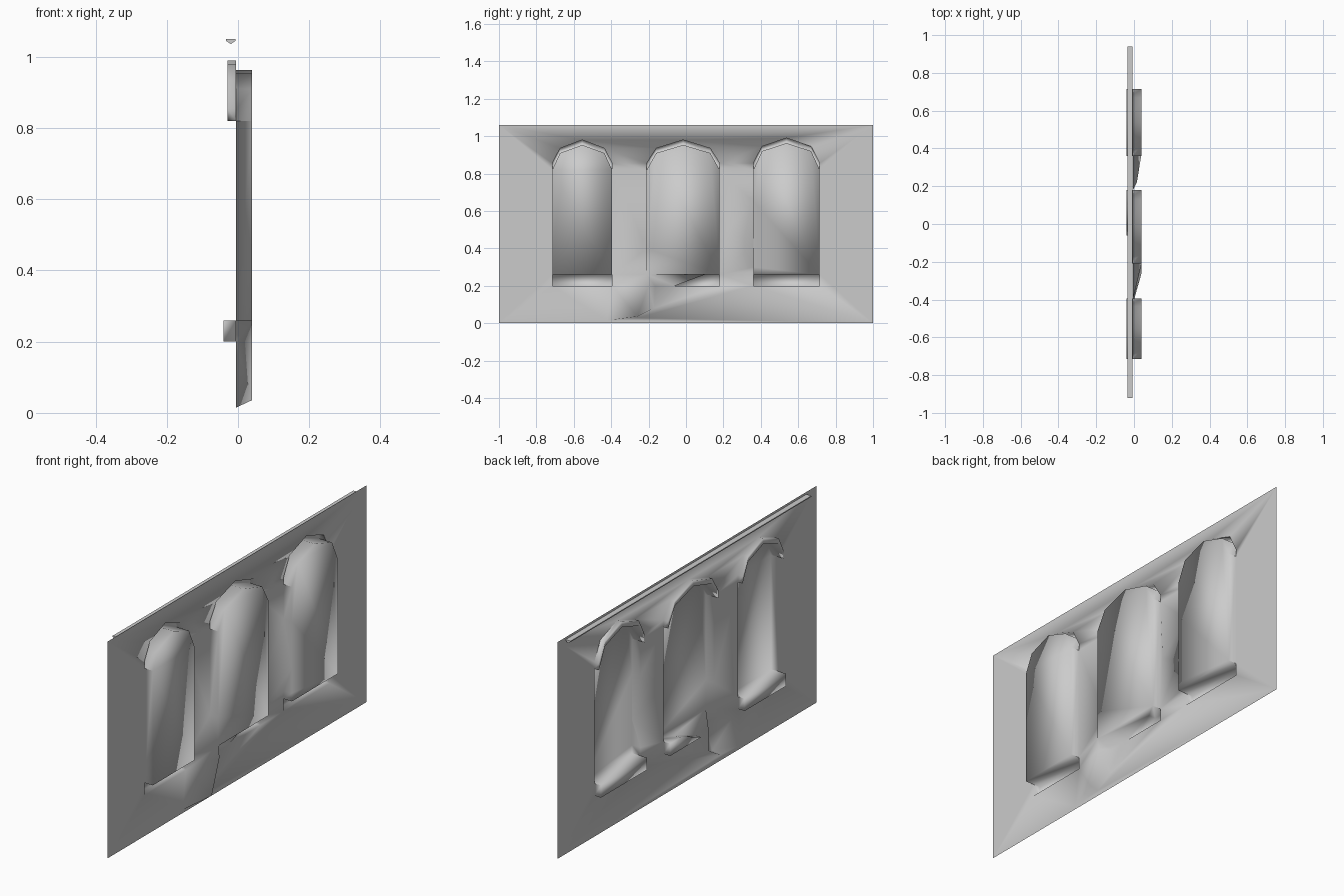
import bpy, bmesh
from mathutils import Vector
from mathutils.geometry import delaunay_2d_cdt

if "Cube" in bpy.data.objects:
    bpy.data.objects.remove(bpy.data.objects["Cube"])

W, DEEP, TRIM, SILL = -0.005, 0.04, -0.03, -0.041   # x levels of the relief
bm = bmesh.new()
cache = {}


def v(x, y, z):
    key = (round(x, 4), round(y, 4), round(z, 4))
    if key not in cache:
        cache[key] = bm.verts.new(key)
    return cache[key]


def face(pts):
    vs = list(dict.fromkeys(v(*p) for p in pts))
    if len(vs) > 2 and bm.faces.get(vs) is None:
        return bm.faces.new(vs)


def strip(a, b):
    for i in range(len(a) - 1):
        face([a[i], a[i + 1], b[i + 1], b[i]])


def at(x, pts):
    return [(x, p[-2], p[-1]) for p in pts]


def inside(y, z, poly):
    hit = False
    for (_, y1, z1), (_, y2, z2) in zip(poly, poly[1:] + poly[:1]):
        if (z1 > z) != (z2 > z) and y < (y2 - y1) * (z - z1) / (z2 - z1) + y1:
            hit = not hit
    return hit


# One arched niche with hood moulding and sill; returns its outline in the wall
def window(y0, y1, top, left=(), sill_top=None, sill_bot=None, base_x=W):
    st = y0 if sill_top is None else sill_top
    sb = y0 if sill_bot is None else sill_bot
    c, h = (y0 + y1) / 2, (y1 - y0) / 2

    def arc(spring, mid, peak):
        return [(y0, spring), (c - .74 * h, mid), (c, peak), (c + .74 * h, mid), (y1, spring)]
    outer = arc(.855, top - .045, top)
    inner = arc(.82, top - .07, top - .027)
    lside = [(base_x, y0, .26)] + [(x, y0, z) for z, x in left] + [(W, y0, .82)]
    rside = [(W, y1, .82), (W, y1, .26)]
    # hood moulding
    strip(at(TRIM, outer), at(TRIM, inner))
    strip(at(W, outer), at(TRIM, outer))
    for y in (y0, y1):
        face([(W, y, .82), (W, y, .855), (TRIM, y, .855), (TRIM, y, .82)])
    # niche soffit, sides and back
    strip(at(TRIM, inner), at(DEEP, inner))
    for side in (lside, rside):
        strip(side, at(DEEP, side))
    face(at(DEEP, lside[:-1] + inner + rside[1:]))
    # sill
    floor = [(DEEP, y0, .26), (DEEP, y1, .26), (SILL, y1, .26), (SILL, st, .26)]
    if st != y0:
        floor += [(W, st, .26), (base_x, y0, .26)]
    face(floor)
    q = [(st, .26), (sb, .2), (y1, .2), (y1, .26)]
    face(at(SILL, q))
    strip(at(W, q), at(SILL, q))
    hole = lside + at(W, outer) + rside + at(W, [(y1, .2), (sb, .2), (st, .26)])
    return list(dict.fromkeys(hole))


holes = [
    window(-.715, -.395, .98),
    window(-.21, .18, .98, left=[(.4, W)], sill_top=.1, sill_bot=-.06, base_x=DEEP),
    window(.36, .715, .99, left=[(.3, W), (.42, DEEP - .002), (.65, W)]),
]

# Wall sheet around the niches, with the worn, bulging patches
border = at(W, [(-1, 0), (1, 0), (1, 1.06), (-1, 1.06)])
rim = at(W, [(-.42, .015), (-.26, .028), (-.17, .08), (-.165, .2)])
worn = [(DEEP, -.26, .036), (DEEP, -.2, .2), (.015, .22, .5)]
pts, edges = [], []
for loop, closed in [(border, True), (rim, False), (worn[:2], False)] + [(h, True) for h in holes]:
    s, n = len(pts), len(loop)
    pts += loop
    edges += [(s + i, s + (i + 1) % n) for i in range(n if closed else n - 1)]
pts.append(worn[2])
out = delaunay_2d_cdt([Vector((p[1], p[2])) for p in pts], edges, [], 0, 1e-5)
ov, of, src = out[0], out[2], out[3]
p3 = [(pts[s[0]][0] if s else W, co.x, co.y) for co, s in zip(ov, src)]
for f in of:
    y = sum(ov[i].x for i in f) / len(f)
    z = sum(ov[i].y for i in f) / len(f)
    if not any(inside(y, z, h) for h in holes):
        face([p3[i] for i in f])

bmesh.ops.recalc_face_normals(bm, faces=bm.faces[:])
bm.normal_update()
if sum(f.normal.x * f.calc_area() for f in bm.faces) > 0:
    bmesh.ops.reverse_faces(bm, faces=bm.faces[:])
for f in bm.faces:
    f.smooth = True


def finish(name, b):
    mesh = bpy.data.meshes.new(name)
    b.to_mesh(mesh)
    b.free()
    bpy.context.collection.objects.link(bpy.data.objects.new(name, mesh))


finish("niche_wall", bm)

# Cornice strip along the top of the wall
bm = bmesh.new()
cache = {}
prof = [(-.034, 1.05), (-.034, 1.045), (-.02, 1.036), (-.007, 1.045), (-.007, 1.05)]
ends = [[(x, y, z) for x, z in prof] for y in (-.92, .94)]
strip(ends[0] + ends[0][:1], ends[1] + ends[1][:1])
for e in ends:
    face(e)
bmesh.ops.recalc_face_normals(bm, faces=bm.faces[:])
finish("cornice", bm)
